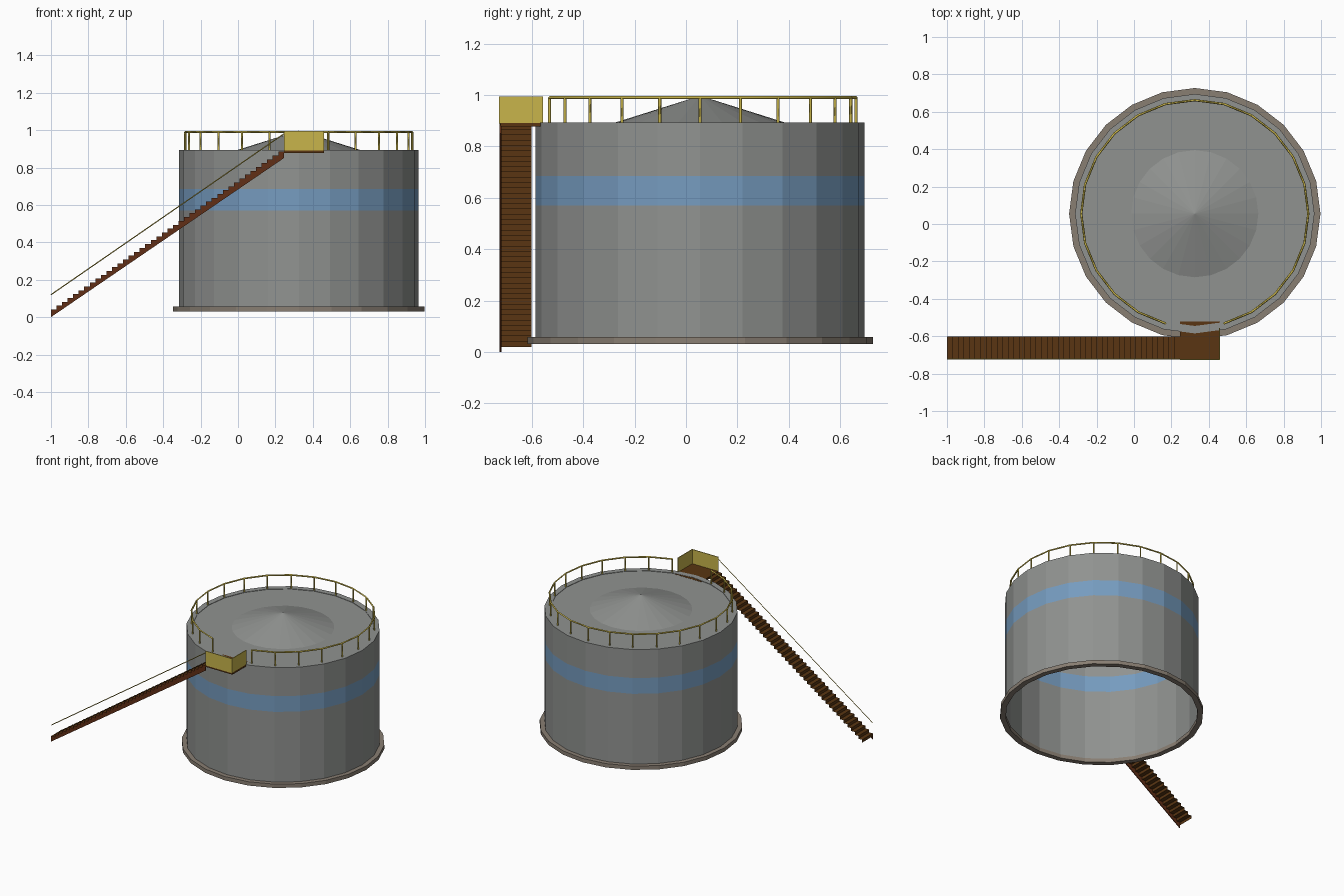
import bpy, bmesh
from math import sin, cos, radians, tau
from mathutils import Vector

if "Cube" in bpy.data.objects:
    bpy.data.objects.remove(bpy.data.objects["Cube"])

CX, CY, SIDES = 0.325, 0.055, 24


def material(name, rgb):
    m = bpy.data.materials.new(name)
    m.use_nodes = True
    m.diffuse_color = (*rgb, 1)
    m.node_tree.nodes["Principled BSDF"].inputs["Base Color"].default_value = (*rgb, 1)
    return m


GREY = material("tank grey", (0.28, 0.29, 0.28))
BLUE = material("band blue", (0.18, 0.33, 0.52))
STONE = material("foundation stone", (0.25, 0.21, 0.17))
YELLOW = material("safety yellow", (0.58, 0.46, 0.07))
WOOD = material("tread brown", (0.10, 0.036, 0.006))
RUST = material("stringer rust", (0.12, 0.028, 0.008))


def finish(name, bm, *mats):
    bmesh.ops.recalc_face_normals(bm, faces=bm.faces)
    mesh = bpy.data.meshes.new(name)
    bm.to_mesh(mesh)
    bm.free()
    for m in mats:
        mesh.materials.append(m)
    ob = bpy.data.objects.new(name, mesh)
    bpy.context.collection.objects.link(ob)
    return ob


def on_circle(r, i, z):
    a = tau * i / SIDES
    return Vector((CX + r * cos(a), CY + r * sin(a), z))


def lathe(name, profile, mats, closed=False):
    """Revolve (radius, height) points around the tank axis."""
    bm = bmesh.new()
    rings = []
    for r, z in profile:
        if r == 0:
            rings.append([bm.verts.new((CX, CY, z))] * SIDES)
        else:
            rings.append([bm.verts.new(on_circle(r, i, z)) for i in range(SIDES)])
    pairs = list(zip(rings, rings[1:]))
    if closed:
        pairs.append((rings[-1], rings[0]))
    for low, high in pairs:
        for i in range(SIDES):
            j = (i + 1) % SIDES
            bm.faces.new(dict.fromkeys((low[i], low[j], high[j], high[i])))
    return finish(name, bm, *mats)


def box(name, low, high, mat):
    bm = bmesh.new()
    bmesh.ops.create_cube(bm, size=1)
    low, high = Vector(low), Vector(high)
    for v in bm.verts:
        v.co = (low + high) / 2 + v.co * (high - low)
    return finish(name, bm, mat)


def tube(name, points, radius, mat):
    curve = bpy.data.curves.new(name, "CURVE")
    curve.dimensions = "3D"
    curve.bevel_depth = radius
    curve.bevel_resolution = 0
    curve.use_fill_caps = True
    spline = curve.splines.new("POLY")
    spline.points.add(len(points) - 1)
    for p, co in zip(spline.points, points):
        p.co = (*co, 1)
    curve.materials.append(mat)
    ob = bpy.data.objects.new(name, curve)
    bpy.context.collection.objects.link(ob)
    return ob


# Tank shell, open below, with a painted band and a slightly raised rim
WALL, TOP = 0.64, 0.89
shell = lathe("tank_shell", [(WALL, 0.03), (WALL, 0.57), (WALL, 0.685), (WALL, TOP + 0.003),
                             (0.6, TOP + 0.003), (0.6, TOP), (0.34, TOP)], [GREY, BLUE])
for face in shell.data.polygons:
    if 0.57 < face.center.z < 0.685:
        face.material_index = 1

# Roof cone and foundation ring
lathe("roof_cone", [(0.34, TOP), (0, 0.997)], [GREY])
lathe("foundation_ring", [(0.635, 0.03), (0.672, 0.03), (0.672, 0.058), (0.635, 0.058)],
      [STONE], closed=True)

# Roof railing with a gap at the platform
RAIL_R, RAIL_Z = 0.607, 0.99
gap_end = SIDES * 3 // 4 + 1
stations = range(gap_end, gap_end + SIDES - 1)
tube("roof_rail", [on_circle(RAIL_R, i, RAIL_Z) for i in stations], 0.006, YELLOW)
for i in stations:
    tube("rail_post", [on_circle(RAIL_R, i, TOP), on_circle(RAIL_R, i, RAIL_Z)], 0.006, YELLOW)

# Platform with two guard panels
LEFT, RIGHT, FRONT, BACK = 0.245, 0.46, -0.722, -0.602
box("platform_floor", (LEFT, FRONT, 0.877), (RIGHT, -0.522, TOP + 0.001), WOOD)
box("front_guard", (LEFT, FRONT - 0.005, TOP), (RIGHT, FRONT, 0.995), YELLOW)
box("side_guard", (RIGHT - 0.005, FRONT, TOP), (RIGHT, -0.557, 0.995), YELLOW)

# Stair treads and risers as one stepped sheet
STEPS = 42
run, rise, foot = (LEFT + 1) / STEPS, (TOP - 0.025) / STEPS, 0.02
bm = bmesh.new()
path = []
for n in range(STEPS):
    x, z = -1 + n * run, foot + n * rise
    path += [(x, z), (x, z + rise)]
path.append((LEFT, foot + STEPS * rise))
rows = [[bm.verts.new((x, y, z)) for y in (FRONT, BACK)] for x, z in path]
for a, b in zip(rows, rows[1:]):
    bm.faces.new((a[0], a[1], b[1], b[0]))
finish("stair_treads", bm, WOOD)

# Front stringer: stepped along its top, straight underneath
bm = bmesh.new()
outline = path + [(LEFT, 0.85), (-1, 0.0)]
face = bm.faces.new([bm.verts.new((x, FRONT - 0.003, z)) for x, z in outline])
side = bmesh.ops.extrude_face_region(bm, geom=[face])["geom"]
bmesh.ops.translate(bm, vec=(0, 0.006, 0), verts=[g for g in side if isinstance(g, bmesh.types.BMVert)])
finish("stair_stringer", bm, RUST)

# Sloping handrail
tube("stair_handrail", [(-1, FRONT, 0.12), (LEFT, FRONT, 0.98)], 0.003, YELLOW)
